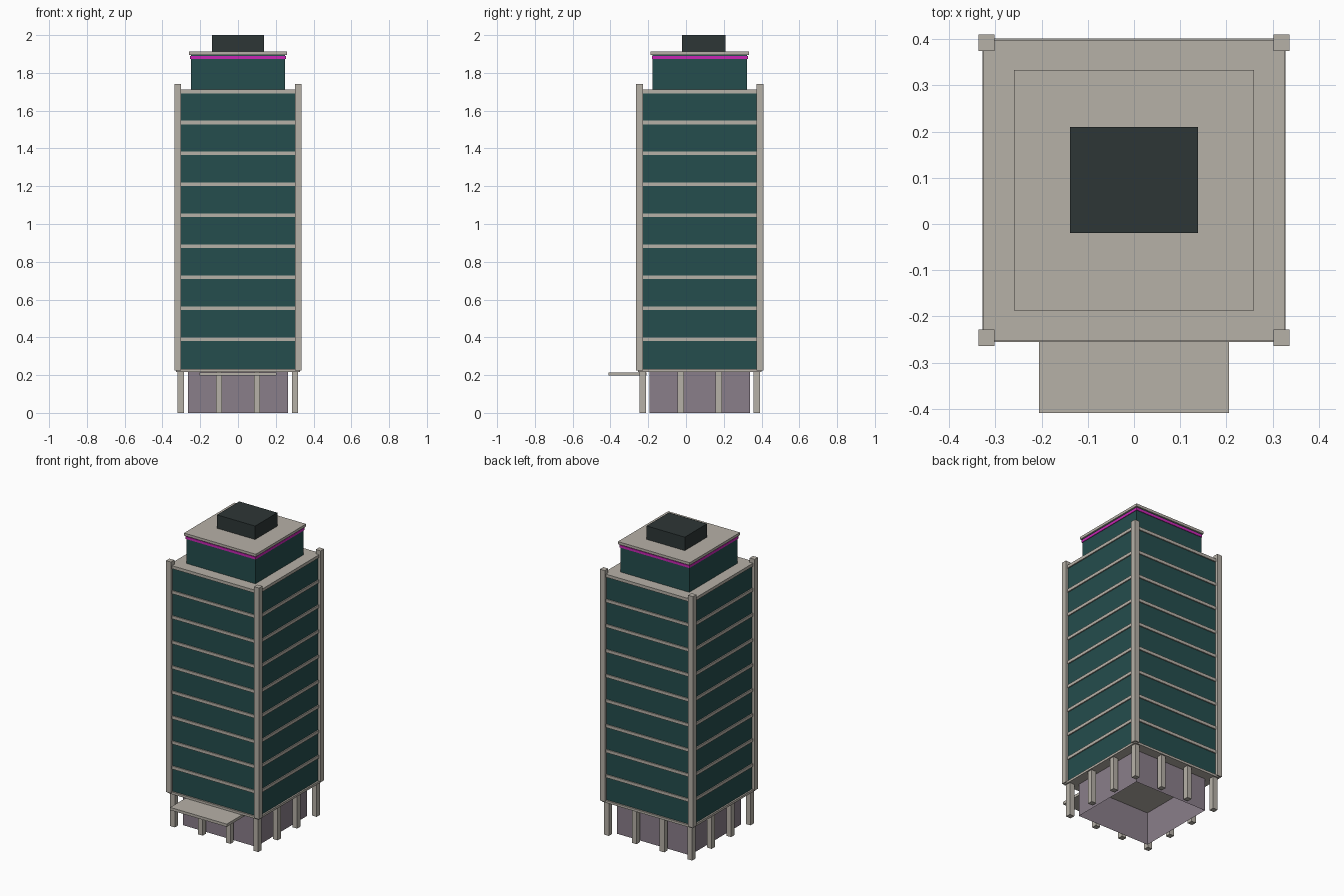
import bpy
import bmesh

cube = bpy.data.objects.get("Cube")
if cube:
    bpy.data.objects.remove(cube, do_unlink=True)

CY = 0.073  # depth centre of the tower


def material(name, rgb):
    m = bpy.data.materials.new(name)
    m.use_nodes = True
    colour = (*rgb, 1.0)
    m.diffuse_color = colour
    m.node_tree.nodes["Principled BSDF"].inputs["Base Color"].default_value = colour
    return m


stone = material("pale stone", (0.47, 0.44, 0.39))
glass = material("teal glass", (0.018, 0.075, 0.075))
lobby_glass = material("mauve glass", (0.255, 0.21, 0.255))
dark = material("dark metal", (0.027, 0.037, 0.037))
neon = material("magenta light", (0.58, 0.02, 0.46))


def box(name, mat, half_x, half_y, z0, z1, x=0.0, y=CY, capped=True):
    """Box from half sizes and a height range; uncapped boxes keep only walls."""
    bm = bmesh.new()
    bmesh.ops.create_cube(bm, size=2)
    if not capped:
        caps = [f for f in bm.faces if abs(f.normal.z) > 0.5]
        bmesh.ops.delete(bm, geom=caps, context='FACES_ONLY')
    for v in bm.verts:
        v.co.x = x + v.co.x * half_x
        v.co.y = y + v.co.y * half_y
        v.co.z = z0 if v.co.z < 0 else z1
    mesh = bpy.data.meshes.new(name)
    bm.to_mesh(mesh)
    bm.free()
    mesh.materials.append(mat)
    obj = bpy.data.objects.new(name, mesh)
    bpy.context.collection.objects.link(obj)
    return obj


# Ground floor: open-ended lobby walls, slab above, entrance canopy
box("lobby_walls", lobby_glass, 0.265, 0.265, 0, 0.217, capped=False)
box("base_slab", stone, 0.328, 0.328, 0.217, 0.232)
box("entrance_canopy", stone, 0.205, 0.1, 0.197, 0.215, y=-0.309)

# Ring of ground columns, four to a side
for i in range(4):
    for j in range(4):
        if i in (0, 3) or j in (0, 3):
            box("ground_column", stone, 0.017, 0.017, 0, 0.217,
                x=-0.302 + i * 0.2013, y=CY - 0.302 + j * 0.2013)

# Tower with floor bands
box("tower_glass", glass, 0.318, 0.318, 0.23, 1.705)
for i in range(9):
    z = 0.39 + i * 0.164
    box("floor_band", stone, 0.325, 0.325, z - 0.01, z + 0.01)

# Corner pillars
for sx in (-1, 1):
    for sy in (-1, 1):
        box("corner_pillar", stone, 0.0175, 0.0175, 0.225, 1.74,
            x=sx * 0.319, y=CY + sy * 0.319)

# Crown: set-back storey, light strip, roof slab, plant room
box("crown_glass", glass, 0.25, 0.25, 1.71, 1.896)
box("light_strip", neon, 0.254, 0.254, 1.873, 1.889)
box("crown_roof", stone, 0.26, 0.26, 1.895, 1.912)
box("plant_room", dark, 0.138, 0.115, 1.91, 2.0, y=0.095)
